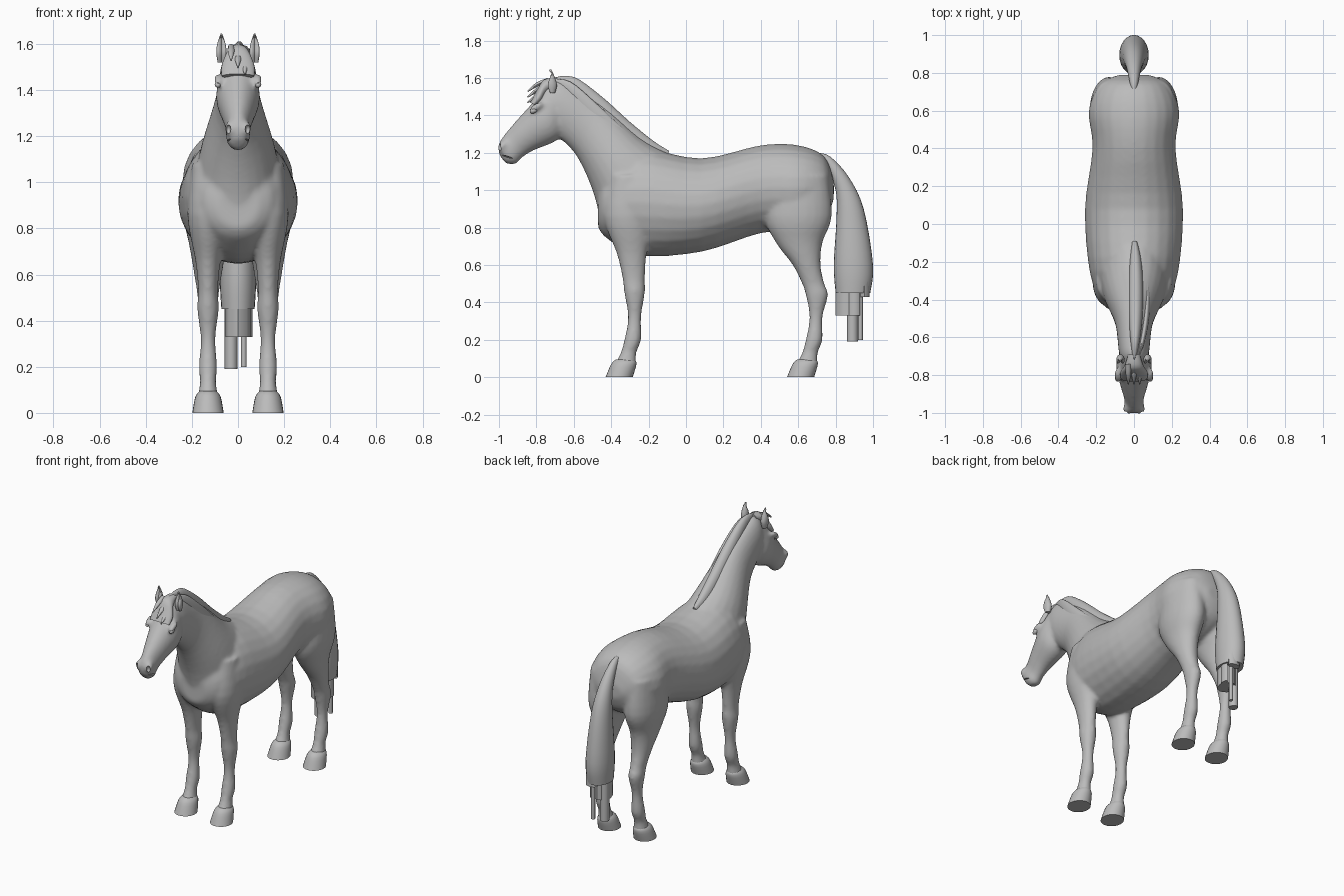
import bpy, bmesh, math
from mathutils import Vector, Matrix

if "Cube" in bpy.data.objects:
    bpy.data.objects.remove(bpy.data.objects["Cube"], do_unlink=True)

grey = bpy.data.materials.new("plain_grey")
grey.use_nodes = True
colour = (.5, .5, .5, 1)
grey.diffuse_color = colour
grey.node_tree.nodes["Principled BSDF"].inputs["Base Color"].default_value = colour


def smooth_sections(sections, steps):
    """Pass a soft curve through the cross-sections."""
    points = [Vector(section) for section in sections]
    last = len(points) - 1
    result = []
    for i in range(last):
        before, start, end, after = (points[min(max(i + k, 0), last)] for k in (-1, 0, 1, 2))
        leave, arrive = (end - before) / 2, (after - start) / 2
        for step in range(steps):
            t = step / steps
            blend = t * t * (3 - 2 * t)
            result.append(start.lerp(end, blend) + leave * (t * (1 - t) ** 2)
                          - arrive * (t * t * (1 - t)))
    return result + [points[last]]


def loft(bm, sections, centre=0, steps=4, count=24):
    """Each section: y, z of one edge, y, z of the opposite edge, half width, any side shift."""
    rings = []
    for y_one, z_one, y_two, z_two, width, *shift in smooth_sections(sections, steps):
        ring = []
        for k in range(count):
            angle = math.tau * k / count
            across = (1 + math.cos(angle)) / 2
            ring.append(bm.verts.new((centre + sum(shift) + width * math.sin(angle),
                                      y_two + across * (y_one - y_two),
                                      z_two + across * (z_one - z_two))))
        rings.append(ring)
    for ring, following in zip(rings, rings[1:]):
        for k in range(count):
            n = (k + 1) % count
            bm.faces.new((ring[k], ring[n], following[n], following[k]))
    bm.faces.new(rings[0])
    bm.faces.new(rings[-1])


def upright(rows):
    """Sections standing across the body: y, top, bottom, half width."""
    return [(y, top, y, bottom, width) for y, top, bottom, width in rows]


def level(rows, move=0):
    """Sections lying flat: front, back, height, half width."""
    return [(front + move, z, back + move, z, width) for front, back, z, width in rows]


def ball(bm, centre, size, tilt=0):
    matrix = (Matrix.Translation(centre) @ Matrix.Rotation(tilt, 4, "X")
              @ Matrix.Diagonal((*size, 1)))
    bmesh.ops.create_uvsphere(bm, u_segments=16, v_segments=10, radius=1, matrix=matrix)


def shade(obj):
    bpy.ops.object.select_all(action="DESELECT")
    obj.select_set(True)
    bpy.context.view_layer.objects.active = obj
    bpy.ops.object.shade_smooth_by_angle(angle=math.radians(50))


def finish(name, bm):
    bmesh.ops.recalc_face_normals(bm, faces=bm.faces)
    mesh = bpy.data.meshes.new(name)
    bm.to_mesh(mesh)
    bm.free()
    mesh.materials.append(grey)
    obj = bpy.data.objects.new(name, mesh)
    bpy.context.collection.objects.link(obj)
    shade(obj)
    return obj


def part(name, sections, centre=0, **options):
    bm = bmesh.new()
    loft(bm, sections, centre, **options)
    return finish(name, bm)


sides = ((-1, "right"), (1, "left"))
leg_x = .13
hind_shift = .97

torso = upright([(-.47, 1, .8, .09), (-.42, 1.1, .74, .17), (-.25, 1.22, .65, .235),
                 (.08, 1.17, .67, .26), (.4, 1.24, .77, .22), (.6, 1.24, .78, .24),
                 (.74, 1.18, .85, .18), (.79, 1.05, .95, .08)])
neck = [(-.1, 1.2, -.45, .8, .19), (-.24, 1.28, -.5, 1, .16), (-.45, 1.47, -.59, 1.19, .1),
        (-.66, 1.59, -.7, 1.3, .08), (-.73, 1.57, -.74, 1.35, .06)]
head = [(-.66, 1.58, -.62, 1.38, .05), (-.74, 1.57, -.64, 1.32, .075),
        (-.81, 1.48, -.7, 1.26, .095), (-.9, 1.38, -.82, 1.21, .07),
        (-.96, 1.31, -.88, 1.17, .052), (-1, 1.25, -.91, 1.14, .052),
        (-1, 1.19, -.96, 1.14, .03)]
foreleg_top = [(-.4, -.18, 1.08, .07), (-.44, -.17, .86, .09), (-.37, -.21, .66, .055),
               (-.34, -.22, .53, .043), (-.33, -.22, .45, .047)]
thigh = [(.46, .76, 1.08, .09), (.42, .78, .86, .105), (.48, .73, .72, .08),
         (.57, .72, .6, .06), (.62, .74, .5, .045), (.64, .76, .44, .045)]
shin = [(-.31, -.24, .32, .032), (-.33, -.24, .2, .04), (-.35, -.265, .13, .035),
        (-.385, -.265, .06, .048)]

# One skin over the trunk, neck, head and legs
bm = bmesh.new()
for sections in (torso, neck, head):
    loft(bm, sections)
for side, word in sides:
    loft(bm, level(foreleg_top + shin), side * leg_x)
    loft(bm, level(thigh) + level(shin, hind_shift), side * leg_x)
    # Brow and nostril swellings
    ball(bm, (side * .085, -.8, 1.445), (.02, .045, .018), .5)
    ball(bm, (side * .036, -.98, 1.235), (.022, .025, .034), -.5)
body = finish("body", bm)
skin = body.modifiers.new("skin", "REMESH")
skin.mode, skin.voxel_size = "VOXEL", .011
soften = body.modifiers.new("soften", "SMOOTH")
soften.factor, soften.iterations = .5, 8

# Hollows for the nostrils and the mouth
bm = bmesh.new()
for side, word in sides:
    ball(bm, (side * .042, -1, 1.23), (.011, .022, .02), -.5)
    ball(bm, (side * .045, -.96, 1.18), (.02, .035, .003), -.3)
hollows = finish("face_hollows", bm)
hollows.hide_render = True
carve = body.modifiers.new("carve", "BOOLEAN")
carve.operation, carve.object = "DIFFERENCE", hollows
shade(body)
for modifier in list(body.modifiers):
    bpy.ops.object.modifier_apply(modifier=modifier.name)
bpy.data.objects.remove(hollows, do_unlink=True)
shade(body)

# Hooves, eyes and ears
hoof = [(-.43, -.285, 0, .068), (-.4, -.265, .07, .055), (-.375, -.275, .095, .035)]
ear = [(-.74, -.7, 1.52, .016), (-.75, -.69, 1.56, .022), (-.74, -.7, 1.6, .018),
       (-.73, -.72, 1.645, .003)]
ear_x = .072
for side, word in sides:
    part("front_hoof_" + word, level(hoof), side * leg_x)
    part("hind_hoof_" + word, level(hoof, hind_shift), side * leg_x)
    bm = bmesh.new()
    ball(bm, (side * .087, -.815, 1.425), (.014, .021, .014), .4)
    finish("eye_" + word, bm)
    # The ear cup opens forward
    bm = bmesh.new()
    loft(bm, level(ear), side * ear_x)
    for v in bm.verts:
        if v.co.y < -.722 and v.co.z < 1.63:
            v.co.y += .02 * max(0, 1 - abs(v.co.x - side * ear_x) / .018)
    finish("ear_" + word, bm)

# Mane along the crest, with a lock falling to the left
crest = [(-.72, 1.6), (-.6, 1.605), (-.45, 1.5), (-.3, 1.365), (-.17, 1.26), (-.09, 1.21)]
mane, lock = [], []
for i, (y, z) in enumerate(crest):
    swell = math.sin(math.pi * (i + .3) / len(crest))
    mane.append((y, z, y - .04 * swell, z - .09 * swell - .02, .04 * swell, .01 * swell))
    lock.append((y - .03 * swell, z - .04 * swell, y - .06 * swell, z - .14 * swell,
                 .018 * swell, .07 * swell))
part("mane_crest", mane)
part("mane_lock", lock)

# Forelock over the brow, with loose tufts
part("forelock", [(-.69, 1.6, -.69, 1.56, .03), (-.76, 1.59, -.74, 1.52, .05),
                  (-.8, 1.53, -.77, 1.47, .072), (-.835, 1.47, -.8, 1.45, .07)])
for i in range(3):
    z = 1.6 - .03 * i
    tuft = [(-.74, z, -.74, z - .025, .014), (-.8, z - .025, -.79, z - .045, .014),
            (-.85, z - .07, -.845, z - .075, .003)]
    part(f"forelock_tuft_{i}", tuft, .03 * (i - 1), count=8)

# Tail: a full plume with blunt hanging strands
part("tail", [(.7, 1.2, .7, 1.15, .015), (.77, 1.18, .745, 1.13, .024),
              (.87, 1.07, .8, 1, .042), (.95, .9, .805, .85, .06),
              (1, .6, .79, .6, .078), (.985, .45, .8, .45, .072)])
strands = [(.8, .93, .33, .055, 0), (.86, .92, .19, .028, -.03), (.92, .945, .2, .012, .025),
           (.93, .98, .43, .04, .02), (.87, .93, .33, .012, .05)]
for i, (front, back, end, width, x) in enumerate(strands):
    part(f"tail_strand_{i}", level([(front, back, .6, width), (front, back, end, width)]),
         x, steps=1, count=8)
